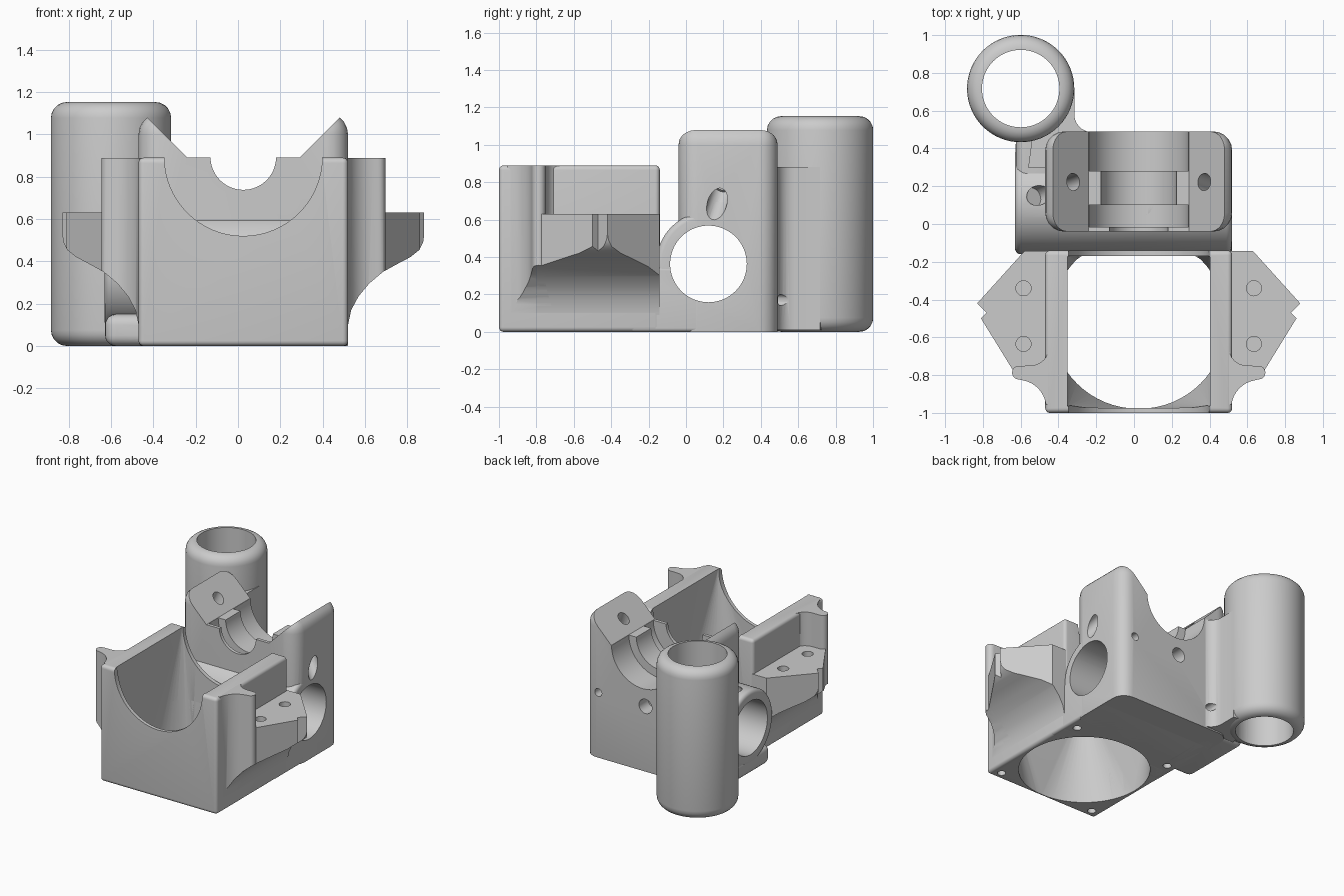
import bpy, bmesh, math
from mathutils import Vector

C = 0.025        # mirror plane of the housing
start = bpy.data.objects.get("Cube")
if start:
    bpy.data.objects.remove(start, do_unlink=True)

grey = bpy.data.materials.new("light grey plastic")
grey.use_nodes = True
GREY = (0.6, 0.6, 0.6, 1)
grey.diffuse_color = GREY
grey.node_tree.nodes["Principled BSDF"].inputs["Base Color"].default_value = GREY


def finish(bm, name, bevel=0):
    bm.normal_update()
    bmesh.ops.recalc_face_normals(bm, faces=bm.faces)
    if bm.calc_volume(signed=True) < 0:
        bmesh.ops.reverse_faces(bm, faces=bm.faces)
    bm.normal_update()
    if bevel:
        edges = [e for e in bm.edges if e.calc_face_angle(0) > 0.6]
        bmesh.ops.bevel(bm, geom=edges, offset=bevel, segments=5,
                        profile=0.5, affect='EDGES', clamp_overlap=True)
    mesh = bpy.data.meshes.new(name)
    bm.to_mesh(mesh)
    bm.free()
    mesh.materials.append(grey)
    ob = bpy.data.objects.new(name, mesh)
    bpy.context.scene.collection.objects.link(ob)
    return ob


def box(name, x, y, z, bevel=0):
    bm = bmesh.new()
    bmesh.ops.create_cube(bm, size=1)
    for v in bm.verts:
        for i, span in enumerate((x, y, z)):
            v.co[i] = span[0] if v.co[i] < 0 else span[1]
    return finish(bm, name, bevel)


def rod(name, p, q, r, bevel=0, n=64):
    p, q = Vector(p), Vector(q)
    bm = bmesh.new()
    bmesh.ops.create_cone(bm, cap_ends=True, segments=n, radius1=r, radius2=r,
                          depth=(q - p).length)
    turn = (q - p).to_track_quat('Z', 'Y')
    for v in bm.verts:
        v.co = turn @ v.co + (p + q) / 2
    return finish(bm, name, bevel)


def prism(name, pts, axis, a, b):
    """Closed extrusion of a plan (axis Z) or a front profile (axis Y)."""
    bm = bmesh.new()
    ends = [[bm.verts.new((u, w, h) if axis == 'Z' else (u, h, w)) for u, w in pts]
            for h in (a, b)]
    for ring in ends:
        bm.faces.new(ring)
    for i in range(len(pts)):
        bm.faces.new((ends[0][i - 1], ends[0][i], ends[1][i], ends[1][i - 1]))
    return finish(bm, name)


def hull(name, pts):
    bm = bmesh.new()
    for p in pts:
        bm.verts.new(p)
    bmesh.ops.convex_hull(bm, input=bm.verts)
    bmesh.ops.delete(bm, geom=[v for v in bm.verts if not v.link_faces], context='VERTS')
    return finish(bm, name)


def arc(cx, cy, r, a0, a1, n=8):
    return [(cx + r * math.cos(math.radians(a0 + (a1 - a0) * i / n)),
             cy + r * math.sin(math.radians(a0 + (a1 - a0) * i / n))) for i in range(n + 1)]


def combine(target, tools, how):
    for tool in tools:
        mod = target.modifiers.new(tool.name, 'BOOLEAN')
        mod.operation, mod.solver, mod.object = how, 'EXACT', tool
    bpy.context.view_layer.update()
    graph = bpy.context.evaluated_depsgraph_get()
    mesh = bpy.data.meshes.new_from_object(target.evaluated_get(graph))
    target.modifiers.clear()
    target.data = mesh


def discard(tools):
    for tool in tools:
        bpy.data.objects.remove(tool, do_unlink=True)


# Rear clamp block with a V-shaped top
L, R = -0.47, 0.52
rear = box("rear_clamp", (L, R), (-0.04, 0.49), (-0.09, 1.1), 0.1)
vee = [(C + x, z) for x, z in ((0.265, 0.89), (0.665, 1.29), (-0.665, 1.29), (-0.265, 0.89))]
trims = [prism("vee_cut", vee, 'Y', -0.2, 0.7), box("ground_trim", (-2, 2), (-2, 2), (-0.5, 0))]
combine(rear, trims, 'DIFFERENCE')
discard(trims)

# Fan housing, rod sleeve, post and the webs between them
web = ([(-0.56, 0.3), (-0.42, 0.3), (-0.22, 0.485)] + arc(-0.222, 0.58, 0.094, 265, 180, 6)
       + [(-0.316, 0.717), (-0.5, 0.75)])
solids = [
    rear,
    box("fan_housing", (L, R), (-1, -0.14), (0, 0.89), 0.025),
    box("floor_block", (L + 0.001, R - 0.001), (-0.3, 0.3), (0, 0.35), 0.02),
    rod("rod_sleeve", (-0.63, 0.12, 0.363), (R - 0.002, 0.12, 0.363), 0.28, 0.03),
    box("sleeve_foot", (-0.628, -0.3), (-0.13, 0.46), (0, 0.15), 0.05),
    box("sleeve_web", (-0.626, -0.4), (0.15, 0.6), (0.02, 0.6), 0.05),
    prism("post_web", web, 'Z', 0.01, 0.88),
    rod("post", (-0.6, 0.717, 0), (-0.6, 0.717, 1.153), 0.284, 0.075),
]

# Side ears and ribs, both shaped by one flared front profile
flare = [(0.4, 0.01), (0.487, 0.03), (0.495, 0.1), (0.51, 0.17), (0.545, 0.235), (0.595, 0.295),
         (0.66, 0.35), (0.738, 0.393), (0.79, 0.42), (0.833, 0.455), (0.85, 0.49),
         (0.857, 0.54), (0.857, 0.95), (0.4, 0.95)]
ear = [(0.45, -0.143), (0.605, -0.143), (0.855, -0.42), (0.805, -0.47), (0.835, -0.5),
       (0.65, -0.8), (0.45, -0.8)]
rib = ([(0.42, -0.965)] + arc(0.64, -0.975, 0.15, 172, 100)
       + arc(0.635, -0.787, 0.036, -90, 90) + arc(0.575, -0.65, 0.1, 270, 180) + [(0.42, -0.6)])
for s, side in ((1, "left"), (-1, "right")):
    def flip(pts):
        return [(C + s * x, y) for x, y in pts]
    shape = prism("flare", flip(flare), 'Y', -1.2, 0)
    for name, plan, top in (("ear", ear, 0.63), ("rib", rib, 0.888)):
        part = prism(side + "_" + name, flip(plan), 'Z', -0.02, top)
        combine(part, [shape], 'INTERSECT')
        solids.append(part)
    discard([shape])

# Fan duct: a round inlet blending to a rectangular top
inlet = [(C + x, y - 0.515, -0.01) for x, y in arc(0, 0, 0.463, 0, 354.375, 63)]
throat = [(x, min(y, -0.17), z) for x, y, z in inlet]
throat += [(C + x, y, 0.91) for x in (-0.375, 0.375) for y in (-0.97, -0.17)]
lip = inlet + [(C + x, y, 0.13) for x in (-0.3, 0.3) for y in (-0.6, -0.175)]
cuts = [hull("throat_cut", throat), hull("inlet_cut", lip)]


def along_y(name, x, z, r, y0, y1, n=64):
    return rod(name, (x, y0, z), (x, y1, z), r, 0, n)


# Cradle arch, stepped nozzle groove, rod and post bores
cuts.append(along_y("arch_cut", C, 0.893, 0.373, -1.1, -0.137))
for r, y0, y1 in ((0.155, -0.1, 0.05), (0.263, -0.015, 0.1), (0.2, 0.05, 0.35), (0.263, 0.28, 0.6)):
    cuts.append(along_y("groove_cut", C, 0.893, r, y0, y1))
cuts += [
    rod("rod_bore", (-0.8, 0.12, 0.363), (0.8, 0.12, 0.363), 0.205),
    rod("post_bore", (-0.6, 0.717, -0.1), (-0.6, 0.717, 1.3), 0.205),
    along_y("nut_hole", 0.0, 0.5, 0.055, 0.38, 0.6, 24),
    along_y("back_hole", 0.4, 0.5, 0.03, 0.35, 0.6, 24),
    along_y("back_hole", -0.28, 0.17, 0.03, 0.35, 0.6, 24),
]

# Screw holes
for s in (1, -1):
    def at(x, y, z):
        return (C + s * x, y, z)
    cuts.append(rod("clamp_screw", at(0.3, 0.24, 1.08), at(0.46, 0.18, 0.71), 0.045, 0, 24))
    cuts.append(rod("screw_recess", at(0.42, 0.195, 0.78), at(0.56, 0.14, 0.6), 0.052, 0, 24))
    for y in (-0.34, -0.635):
        cuts.append(rod("ear_hole", at(0.61, y, 0.45), at(0.61, y, 0.7), 0.04, 0, 24))
    for y in (-0.93, -0.1):
        cuts.append(rod("fan_hole", at(0.415, y, -0.1), at(0.415, y, 0.1), 0.03, 0, 24))


def overlaps(a, b):
    spans = [[(min(v.co[i] for v in o.data.vertices), max(v.co[i] for v in o.data.vertices))
              for i in range(3)] for o in (a, b)]
    return all(p[0] < q[1] and q[0] < p[1] for p, q in zip(*spans))


# Bore every part, then shade it with sharp machined edges
for part in solids:
    combine(part, [c for c in cuts if overlaps(part, c)], 'DIFFERENCE')
discard(cuts)
bpy.ops.object.select_all(action='DESELECT')
for part in solids:
    part.select_set(True)
bpy.context.view_layer.objects.active = rear
bpy.ops.object.shade_smooth_by_angle(angle=math.radians(30))
